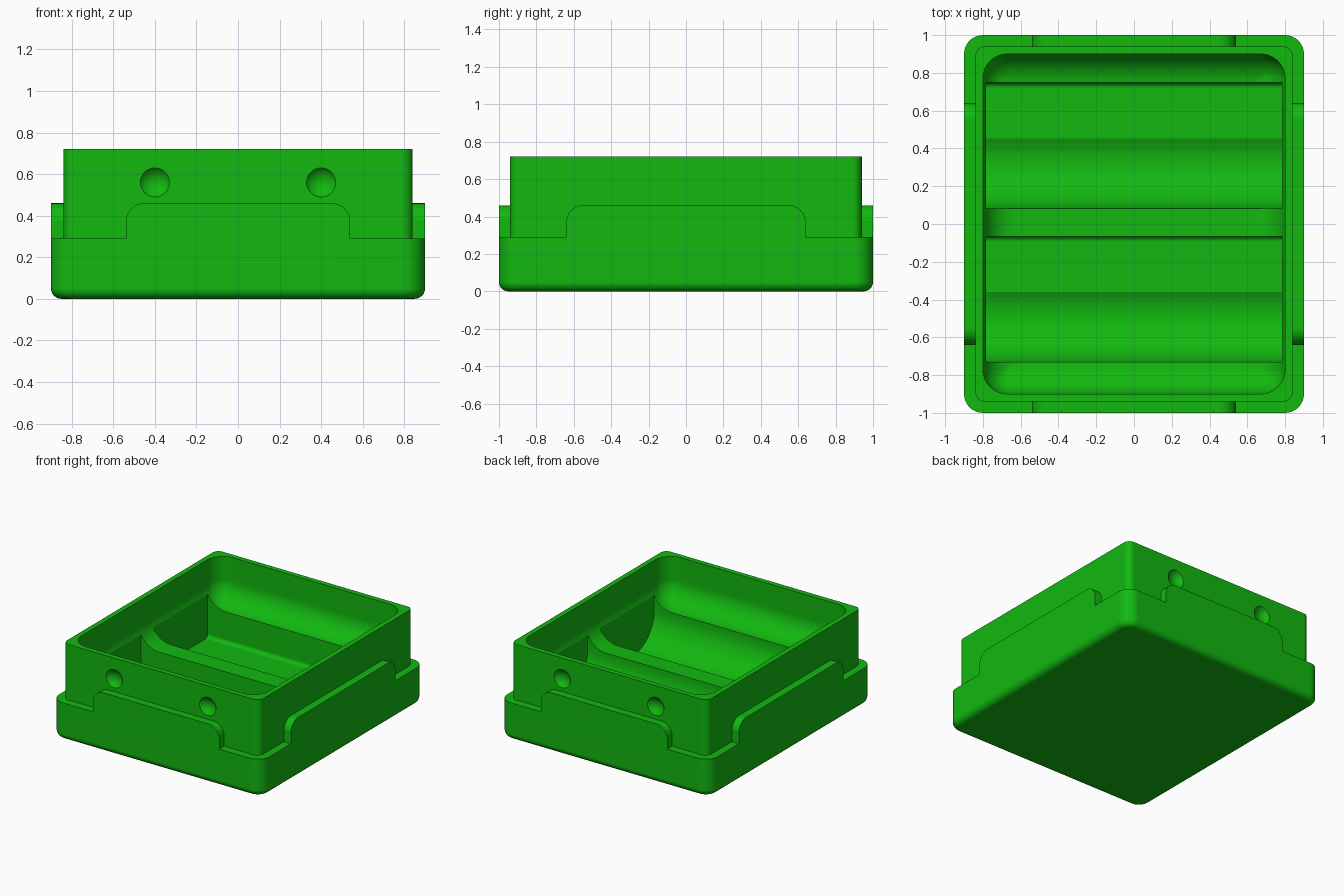
import bpy, bmesh, math
from mathutils import Vector

cube = bpy.data.objects.get("Cube")
if cube:
    bpy.data.objects.remove(cube)

green = bpy.data.materials.new("bright_green")
green.use_nodes = True
colour = (0.006, 0.48, 0.005, 1)
green.diffuse_color = colour
green.node_tree.nodes["Principled BSDF"].inputs["Base Color"].default_value = colour


def make(name, bm):
    bmesh.ops.recalc_face_normals(bm, faces=bm.faces)
    mesh = bpy.data.meshes.new(name)
    bm.to_mesh(mesh)
    bm.free()
    mesh.materials.append(green)
    ob = bpy.data.objects.new(name, mesh)
    bpy.context.collection.objects.link(ob)
    return ob


def arc(cx, cy, r, start, end, n=10):
    angles = [math.radians(start + (end - start) * i / n) for i in range(n + 1)]
    return [(cx + r * math.cos(a), cy + r * math.sin(a)) for a in angles]


def rounded_rect(hx, hy, r):
    pts = []
    for sx, sy, a in ((1, 1, 0), (-1, 1, 90), (-1, -1, 180), (1, -1, 270)):
        pts += arc(sx * (hx - r), sy * (hy - r), r, a, a + 90, 8)
    return pts


def rounded_box(name, hx, hy, r, levels):
    """Loft rounded rectangles; levels are (inset, height)."""
    bm = bmesh.new()
    rings = []
    for d, z in levels:
        pts = rounded_rect(hx - d, hy - d, max(r - d, 0.02))
        rings.append([bm.verts.new((x, y, z)) for x, y in pts])
    for a, b in zip(rings, rings[1:]):
        for i in range(len(a)):
            j = (i + 1) % len(a)
            bm.faces.new((a[i], a[j], b[j], b[i]))
    bm.faces.new(rings[0])
    bm.faces.new(rings[-1])
    return make(name, bm)


def prism(name, profile, place, depth):
    """Extrude a flat profile, placed in space, along depth."""
    bm = bmesh.new()
    face = bm.faces.new([bm.verts.new(place(u, v)) for u, v in profile])
    out = bmesh.ops.extrude_face_region(bm, geom=[face])
    moved = [g for g in out["geom"] if isinstance(g, bmesh.types.BMVert)]
    bmesh.ops.translate(bm, verts=moved, vec=Vector(depth))
    return make(name, bm)


def combine(target, other, operation):
    mod = target.modifiers.new("combine", "BOOLEAN")
    mod.operation, mod.solver, mod.object = operation, "EXACT", other
    bpy.context.view_layer.objects.active = target
    bpy.ops.object.modifier_apply(modifier=mod.name)
    bpy.data.objects.remove(other)


# Lower tray with a rounded bottom edge
fillet = [(0.05 + x, 0.05 + z) for x, z in arc(0, 0, 0.05, 270, 180, 6)]
tray = rounded_box("tray_body", 0.9, 1.0, 0.1, fillet + [(0, 0.29)])

# Raised inner body
upper = rounded_box("upper_body", 0.84, 0.94, 0.05, [(0, 0.15), (0, 0.72)])
combine(tray, upper, "UNION")


# Raised tabs on all four sides
def tab_profile(half):
    r, top = 0.09, 0.46
    return ([(-half, 0.29), (half, 0.29)]
            + arc(half - r, top - r, r, 0, 90) + arc(r - half, top - r, r, 90, 180))


for s in (-1, 1):
    end_tab = prism("end_tab", tab_profile(0.54), lambda u, v: (u, s, v), (0, -s * 0.08, 0))
    combine(tray, end_tab, "UNION")
    side_tab = prism("side_tab", tab_profile(0.64), lambda u, v: (s * 0.9, u, v), (-s * 0.08, 0, 0))
    combine(tray, side_tab, "UNION")

# Main cavity with a broad fillet round its floor
R, floor = 0.17, 0.37
bowl = [(R + x, floor + R + z) for x, z in arc(0, 0, R, 270, 180, 12)]
cavity = rounded_box("cavity_cutter", 0.8, 0.9, 0.13, bowl + [(0, 0.8)])
combine(tray, cavity, "DIFFERENCE")

# Two pockets, each with a round trough and a flat shelf
for y0 in (0.083, -0.73):
    y1, shelf = y0 + 0.665, 0.131
    trough_end = 270 + math.degrees(math.asin(0.12 / 0.25))
    profile = [(y0, 0.58)] + arc(y0 + 0.25, 0.35, 0.25, 180, trough_end, 20)
    profile += arc(y1 - 0.03, shelf + 0.03, 0.03, 270, 360, 6) + [(y1, 0.58)]
    pocket = prism("pocket_cutter", profile, lambda u, v: (-0.783, u, v), (1.566, 0, 0))
    combine(tray, pocket, "DIFFERENCE")

# Round dimples on the front and back
for sx in (-1, 1):
    for sy in (-1, 1):
        bm = bmesh.new()
        bmesh.ops.create_uvsphere(bm, u_segments=48, v_segments=32, radius=0.0875)
        bmesh.ops.translate(bm, verts=bm.verts, vec=(sx * 0.4, sy * 0.9925, 0.56))
        combine(tray, make("dimple_cutter", bm), "DIFFERENCE")

# Smooth the curves and keep the edges crisp
bpy.ops.object.select_all(action="DESELECT")
tray.select_set(True)
bpy.context.view_layer.objects.active = tray
bpy.ops.object.shade_smooth_by_angle(angle=math.radians(25))
weighted = tray.modifiers.new("weighted_normals", "WEIGHTED_NORMAL")
weighted.keep_sharp = True
